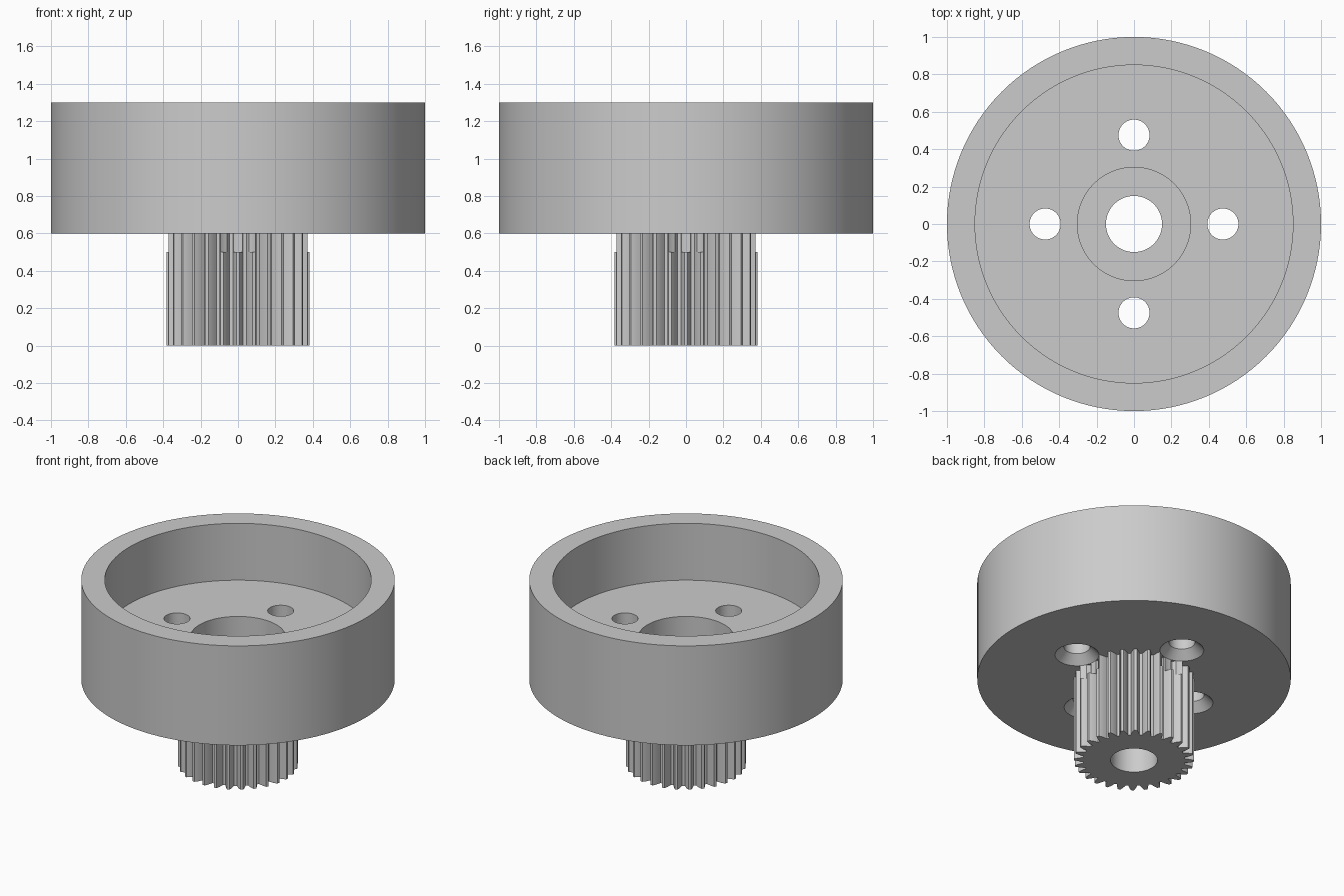
import bpy, bmesh, math

if "Cube" in bpy.data.objects:
    bpy.data.objects.remove(bpy.data.objects["Cube"])

grey = bpy.data.materials.new("plain grey")
grey.diffuse_color = (0.6, 0.6, 0.6, 1)
grey.use_nodes = True
grey.node_tree.nodes["Principled BSDF"].inputs["Base Color"].default_value = grey.diffuse_color


def make_object(name, bm):
    bmesh.ops.recalc_face_normals(bm, faces=bm.faces)
    mesh = bpy.data.meshes.new(name)
    bm.to_mesh(mesh)
    bm.free()
    mesh.materials.append(grey)
    obj = bpy.data.objects.new(name, mesh)
    bpy.context.collection.objects.link(obj)
    return obj


def lathe(name, profile, segments, x=0, y=0):
    """Revolve (radius, z) points about a vertical axis; both ends are capped."""
    bm = bmesh.new()
    rings = [[bm.verts.new((x + r * math.cos(2 * math.pi * i / segments),
                            y + r * math.sin(2 * math.pi * i / segments), z))
              for i in range(segments)] for r, z in profile]
    for a, b in zip(rings, rings[1:]):
        for i in range(segments):
            j = (i + 1) % segments
            bm.faces.new((a[i], a[j], b[j], b[i]))
    bm.faces.new(rings[0])
    bm.faces.new(rings[-1])
    return make_object(name, bm)


def gear(name, teeth, flank, z0, z1):
    """Extrude a toothed outline; flank holds (radius, half angle in degrees)."""
    bm = bmesh.new()
    outline = []
    for t in range(teeth):
        mid = 2 * math.pi * t / teeth
        side = [(r, -a) for r, a in flank] + [(r, a) for r, a in reversed(flank)]
        for r, a in side:
            ang = mid + math.radians(a)
            outline.append(bm.verts.new((r * math.cos(ang), r * math.sin(ang), z0)))
    base = bm.faces.new(outline)
    top = bmesh.ops.extrude_face_region(bm, geom=[base])["geom"]
    bmesh.ops.translate(bm, vec=(0, 0, z1 - z0),
                        verts=[v for v in top if isinstance(v, bmesh.types.BMVert)])
    return make_object(name, bm)


def boolean(target, other, operation):
    mod = target.modifiers.new(operation, 'BOOLEAN')
    mod.operation = operation
    mod.object = other
    mod.solver = 'EXACT'
    bpy.context.view_layer.objects.active = target
    bpy.ops.object.modifier_apply(modifier=mod.name)
    bpy.data.objects.remove(other)


# Open cup with a thick floor
wheel = lathe("geared_cup", [(1, 0.6), (1, 1.3), (0.85, 1.3), (0.85, 0.9)], 128)

# Pinion under the cup
pinion = gear("pinion", 28, [(0.325, 4.9), (0.34, 4.1), (0.357, 3.2),
                             (0.37, 2.3), (0.383, 1.3)], 0, 0.65)
boolean(wheel, pinion, 'UNION')

# Central bore with a wider bearing seat in the floor
bore = lathe("bore_cutter", [(0.15, -0.1), (0.15, 0.7), (0.303, 0.7), (0.303, 1.0)], 96)
boolean(wheel, bore, 'DIFFERENCE')

# Four screw holes, countersunk from below
for k in range(4):
    a = k * math.pi / 2
    hole = lathe("screw_hole_cutter",
                 [(0.14, 0.5), (0.14, 0.6), (0.083, 0.657), (0.083, 1.0)], 48,
                 0.475 * math.cos(a), 0.475 * math.sin(a))
    boolean(wheel, hole, 'DIFFERENCE')

# Smooth round walls with crisp edges
bpy.ops.object.select_all(action='DESELECT')
wheel.select_set(True)
bpy.context.view_layer.objects.active = wheel
bpy.ops.object.shade_smooth_by_angle(angle=math.radians(30))
